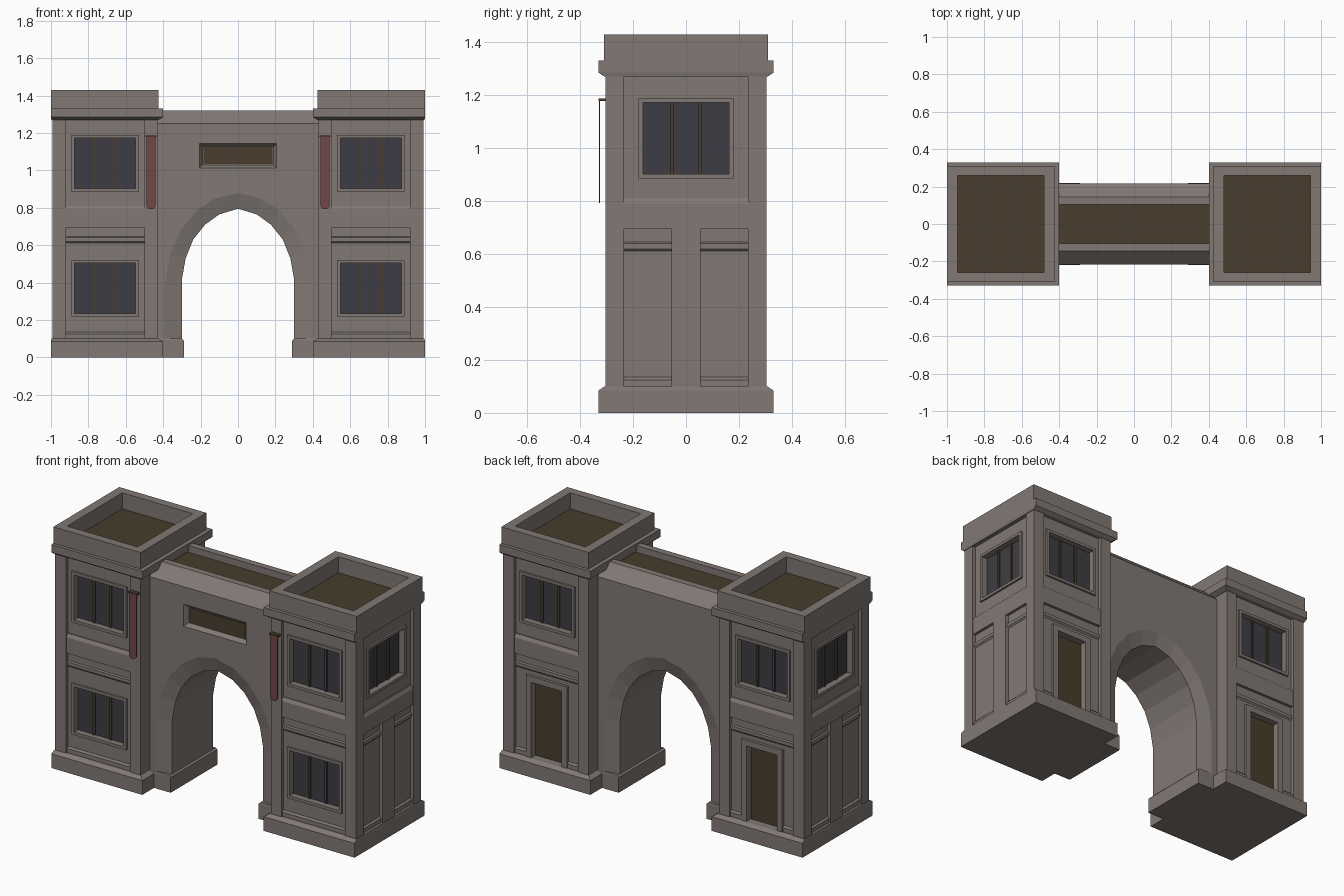
import bpy, bmesh

if "Cube" in bpy.data.objects:
    bpy.data.objects.remove(bpy.data.objects["Cube"], do_unlink=True)


def material(name, color):
    m = bpy.data.materials.new(name)
    m.use_nodes = True
    m.diffuse_color = (*color, 1)
    m.node_tree.nodes["Principled BSDF"].inputs["Base Color"].default_value = (*color, 1)
    return m


STONE = material("warm grey stone", (0.22, 0.19, 0.175))
BROWN = material("dark brown wood", (0.065, 0.046, 0.026))
GLASS = material("dark glass", (0.046, 0.046, 0.056))
CLOTH = material("faded red cloth", (0.17, 0.062, 0.064))

parts = {}


def add(name, rings):
    """Loft a closed solid through rings of points, capped at both ends."""
    bm = parts.setdefault(name, bmesh.new())
    loops = [[bm.verts.new(p) for p in r] for r in rings]
    faces = [bm.faces.new(loops[0]), bm.faces.new(loops[-1])]
    n = len(loops[0])
    for a, b in zip(loops, loops[1:]):
        for i in range(n):
            j = (i + 1) % n
            faces.append(bm.faces.new((a[i], a[j], b[j], b[i])))
    bmesh.ops.recalc_face_normals(bm, faces=faces)


def finish(name, mats, mirror=True):
    bm = parts.pop(name)
    bmesh.ops.remove_doubles(bm, verts=bm.verts, dist=1e-5) if not mirror else None
    bmesh.ops.dissolve_degenerate(bm, edges=bm.edges, dist=1e-5)
    bmesh.ops.recalc_face_normals(bm, faces=bm.faces)
    mesh = bpy.data.meshes.new(name)
    bm.to_mesh(mesh)
    bm.free()
    for m in mats:
        mesh.materials.append(m)
    ob = bpy.data.objects.new(name, mesh)
    bpy.context.collection.objects.link(ob)
    if mirror:
        mod = ob.modifiers.new("other tower", "MIRROR")
        mod.use_mirror_merge = False
    return ob


def carve(ob, cutter):
    """Cut the cutter out of the object, then throw the cutter away."""
    mod = ob.modifiers.new("openings", "BOOLEAN")
    mod.operation, mod.solver, mod.object = "DIFFERENCE", "EXACT", cutter
    cutter.hide_render = True
    dg = bpy.context.evaluated_depsgraph_get()
    ob.data = bpy.data.meshes.new_from_object(ob.evaluated_get(dg))
    ob.modifiers.clear()
    bpy.data.objects.remove(cutter, do_unlink=True)


def rect(x0, x1, y, z):
    return [(x0, -y, z), (x1, -y, z), (x1, y, z), (x0, y, z)]


def on_face(face, u, z, d):
    """Point on a tower face: u along it, d outward from it."""
    return {"front": (u, -0.305 - d, z), "back": (u, 0.305 + d, z),
            "side": (0.993 + d, u, z)}[face]


def block(name, face, u0, u1, z0, z1, d0, d1, splay=0):
    rings = []
    for d, s in ((d0, 0), (d1, splay)):
        corners = ((u0 - s, z0 - s), (u1 + s, z0 - s), (u1 + s, z1 + s), (u0 - s, z1 + s))
        rings.append([on_face(face, u, z, d) for u, z in corners])
    add(name, rings)


def band(face, u0, u1, profile):
    add("string_courses", [[on_face(face, u, z, d) for d, z in profile] for u in (u0, u1)])


def surround(name, face, u, half, z0, z1, w, d0, d1, sill=True):
    for s in (-1, 1):
        a, b = sorted((u + s * half, u + s * (half + w)))
        block(name, face, a, b, z0, z1, d0, d1)
    block(name, face, u - half - w, u + half + w, z1, z1 + w, d0, d1)
    if sill:
        block(name, face, u - half - w, u + half + w, z0 - w, z0, d0, d1)


def window(face, u, z0, z1):
    h = 0.163
    block("cutter", face, u - h, u + h, z0, z1, -0.05, -0.005)
    block("window_glass", face, u - h, u + h, z0, z1, -0.055, -0.046)
    surround("window_frames", face, u, h, z0, z1, 0.017, -0.03, -0.008)
    for m in (-1, 1):
        c = u + m * h / 3
        block("window_mullions", face, c - 0.007, c + 0.007, z0, z1, -0.05, -0.038)


# Tower: plinth, core, corner pilasters, cornice and parapet
LOW, HIGH, MID = 0.10, 1.27, 0.71
add("tower_plinth", [rect(0.40, 1, 0.33, 0), rect(0.40, 1, 0.33, 0.085), rect(0.425, 0.997, 0.307, LOW)])
add("pier_plinth", [rect(0.29, 0.45, 0.22, 0), rect(0.29, 0.45, 0.22, 0.09), rect(0.30, 0.45, 0.218, LOW)])
add("tower_core", [rect(0.43, 0.973, 0.285, z) for z in (0.09, 1.3)])
for x0, x1 in ((0.43, 0.50), (0.92, 0.993)):
    for y0, y1 in ((-0.305, -0.235), (0.235, 0.305)):
        add("corner_pilasters", [[(x0, y0, z), (x1, y0, z), (x1, y1, z), (x0, y1, z)] for z in (0.09, 1.28)])
block("side_pilaster", "side", -0.055, 0.055, 0.09, 0.695, -0.03, 0)
add("tower_cornice", [rect(0.425, 0.997, 0.308, HIGH), rect(0.40, 1, 0.33, 1.285), rect(0.40, 1, 0.33, 1.332)])
add("tower_parapet", [rect(0.425, 1, 0.31, 1.33), rect(0.425, 1, 0.31, 1.43),
                      rect(0.48, 0.945, 0.26, 1.43), rect(0.48, 0.945, 0.26, 1.335)])

# String courses across the recessed panels
middle = [(-0.03, 0.695), (-0.003, 0.695), (-0.003, 0.79), (-0.014, 0.81), (-0.03, 0.81)]
lower = [(-0.03, 0.60), (-0.012, 0.62), (-0.012, 0.64), (-0.03, 0.652)]
foot = [(-0.03, 0.09), (-0.01, 0.09), (-0.01, 0.125), (-0.03, 0.145)]
spans = {"front": [(0.50, 0.92)], "back": [(0.50, 0.575), (0.845, 0.92)],
         "side": [(-0.235, -0.055), (0.055, 0.235)]}
for face, gaps in spans.items():
    wide = (gaps[0][0], gaps[-1][1])
    band(face, *wide, middle)
    band(face, *wide, lower)
    for gap in gaps:
        band(face, *gap, foot)

# Windows and back doors
for face, u in (("front", MID), ("back", MID), ("side", 0)):
    window(face, u, 0.903, 1.172)
window("front", MID, 0.235, 0.505)
block("cutter", "back", MID - 0.1, MID + 0.1, LOW, 0.55, -0.05, -0.005)
block("back_doors", "back", MID - 0.1, MID + 0.1, LOW, 0.55, -0.055, -0.046)
surround("door_frames", "back", MID, 0.1, 0.09, 0.55, 0.035, -0.03, -0.004, sill=False)

# Banners on the inner front pilasters
cloth = [(0.44, 1.18), (0.44, 0.81), (0.453, 0.793), (0.477, 0.793), (0.49, 0.81), (0.49, 1.18)]
add("banners", [[(x, y, z) for x, z in cloth] for y in (-0.329, -0.324)])
block("banner_rods", "front", 0.435, 0.495, 1.178, 1.188, -0.002, 0.025)

core = finish("tower_core", [STONE], mirror=False)
carve(core, finish("cutter", [STONE], mirror=False))
core.modifiers.new("other tower", "MIRROR").use_mirror_merge = False

# Gate bridge: sections swept along the pointed arch, with a splayed arch edge
inner = [(0.43, 0.05), (0.30, 0.05), (0.30, 0.417), (0.28, 0.53), (0.24, 0.63), (0.176, 0.71), (0.1, 0.765), (0, 0.795)]
outer = [(0.43, 0.05), (0.39, 0.05), (0.39, 0.40), (0.364, 0.55), (0.305, 0.684), (0.22, 0.786), (0.123, 0.85), (0, 0.88)]
stations = list(zip(inner, outer))
stations = [(1, s) for s in stations] + [(-1, s) for s in stations[-2::-1]]
rings = []
for s, ((ix, iz), (ox, oz)) in stations:
    half = [(ix, 0.192, iz), (ox, 0.217, oz), (ox, 0.217, 1.25), (ox, 0.145, 1.32),
            (ox, 0.105, 1.32), (ox, 0.105, 1.28)]
    rings.append([(s * x, -y, z) for x, y, z in half] + [(s * x, y, z) for x, y, z in half[::-1]])
add("gate_bridge", rings)
bridge = finish("gate_bridge", [STONE, BROWN], mirror=False)

# Recessed plaque above the arch
Y = -0.217 + 0.305
block("plaque_cutter", "front", -0.19, 0.19, 1.03, 1.128, -Y - 0.025, -Y + 0.005, splay=0.02)
carve(bridge, finish("plaque_cutter", [STONE], mirror=False))
block("plaque", "front", -0.185, 0.185, 1.034, 1.124, -Y - 0.027, -Y - 0.02)
finish("plaque", [BROWN], mirror=False)
for p in bridge.data.polygons:
    p.material_index = int(p.normal.z > 0.9 and 1.2 < p.center.z < 1.3)

# Remaining tower parts, mirrored to both towers
colors = {"window_glass": GLASS, "window_mullions": BROWN, "back_doors": BROWN,
          "banners": CLOTH, "banner_rods": BROWN}
for name in list(parts):
    ob = finish(name, [colors.get(name, STONE), BROWN])
    if name == "tower_parapet":
        for p in ob.data.polygons:
            p.material_index = int(p.normal.z > 0.9 and p.center.z < 1.4)
